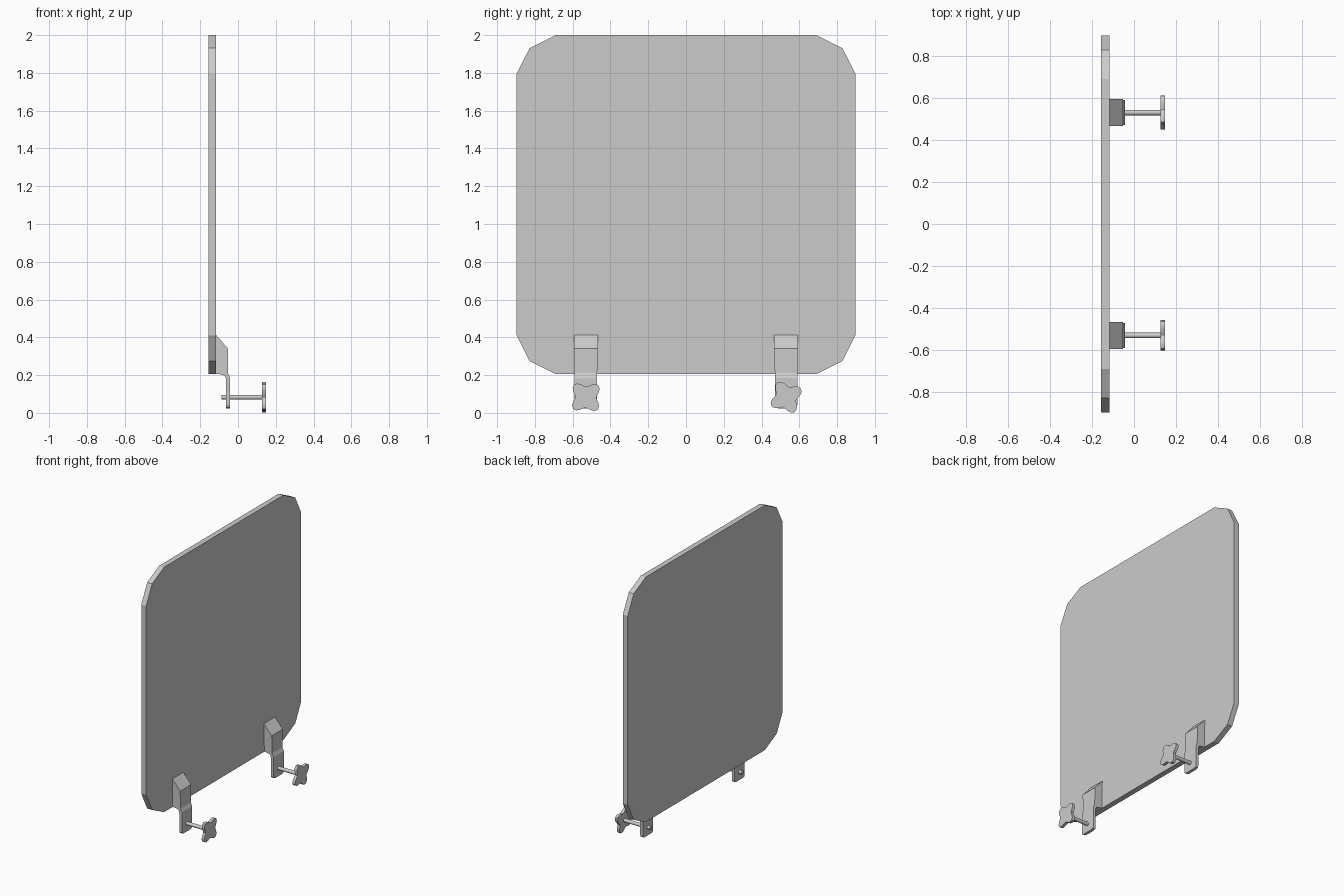
import bpy, bmesh, math
from mathutils import Vector

if "Cube" in bpy.data.objects:
    bpy.data.objects.remove(bpy.data.objects["Cube"])


def extrude_outline(name, points, direction):
    """Solid from a closed outline of 3D points, swept along direction."""
    bm = bmesh.new()
    face = bm.faces.new([bm.verts.new(p) for p in points])
    res = bmesh.ops.extrude_face_region(bm, geom=[face])
    moved = [g for g in res["geom"] if isinstance(g, bmesh.types.BMVert)]
    bmesh.ops.translate(bm, verts=moved, vec=Vector(direction))
    bmesh.ops.recalc_face_normals(bm, faces=bm.faces[:])
    mesh = bpy.data.meshes.new(name)
    obj = bpy.data.objects.new(name, mesh)
    bpy.context.collection.objects.link(obj)
    bm.to_mesh(mesh)
    bm.free()
    return obj


def edit(obj, func):
    bm = bmesh.new()
    bm.from_mesh(obj.data)
    func(bm)
    bm.to_mesh(obj.data)
    bm.free()


def smooth(obj):
    bpy.ops.object.select_all(action='DESELECT')
    obj.select_set(True)
    bpy.context.view_layer.objects.active = obj
    bpy.ops.object.shade_smooth_by_angle(angle=math.radians(35))


# Flat panel with two-step cut corners
corner = [(0.897, 0.692), (0.828, 0.828), (0.690, 0.897)]
quarter = corner + [(-y, z) for y, z in reversed(corner)]
outline = quarter + [(-y, -z) for y, z in quarter]
extrude_outline("panel", [(-0.156, y, z + 1.103) for y, z in outline], (0.04, 0, 0))


def round_tab(bm):
    edges = [e for e in bm.edges
             if all(v.co.z < 0.03 for v in e.verts)
             and abs(e.verts[0].co.y - e.verts[1].co.y) < 1e-4]
    bmesh.ops.bevel(bm, geom=edges, offset=0.018, segments=2, profile=0.5, affect='EDGES')


def narrow_base(bm, yc):
    for v in bm.verts:
        if v.co.z < 0.3:
            v.co.y = yc + (v.co.y - yc) * 0.93


def clamp(side, yc, turn):
    # Sloped block fixed to the panel face
    wedge = [(-0.118, 0.415), (-0.053, 0.34), (-0.053, 0.205), (-0.118, 0.205)]
    block = extrude_outline(side + "_bracket_block",
                            [(x, yc - 0.064, z) for x, z in wedge], (0, 0.128, 0))
    edit(block, lambda bm: narrow_base(bm, yc))

    # Bent tab hanging below the block
    bend = [(-0.105, 0.207), (-0.072, 0.198), (-0.063, 0.18), (-0.063, 0.024),
            (-0.042, 0.024), (-0.042, 0.185), (-0.053, 0.21)]
    tab = extrude_outline(side + "_bracket_tab",
                          [(x, yc - 0.0595, z) for x, z in bend], (0, 0.119, 0))
    edit(tab, round_tab)

    # Screw through the tab
    bpy.ops.mesh.primitive_cylinder_add(vertices=16, radius=0.013, depth=0.22,
                                        location=(0.023, yc, 0.083),
                                        rotation=(0, math.pi / 2, 0))
    screw = bpy.context.object
    screw.name = side + "_clamp_screw"
    smooth(screw)

    # Four-lobed hand knob
    pts = []
    for i in range(32):
        a = math.tau * i / 32
        r = 0.073 - 0.018 * math.cos(4 * a)
        pts.append((0.127, yc + r * math.cos(a + turn), 0.083 + r * math.sin(a + turn)))
    smooth(extrude_outline(side + "_knob", pts, (0.021, 0, 0)))


clamp("near", -0.53, math.radians(-2))
clamp("far", 0.53, math.radians(-16))
